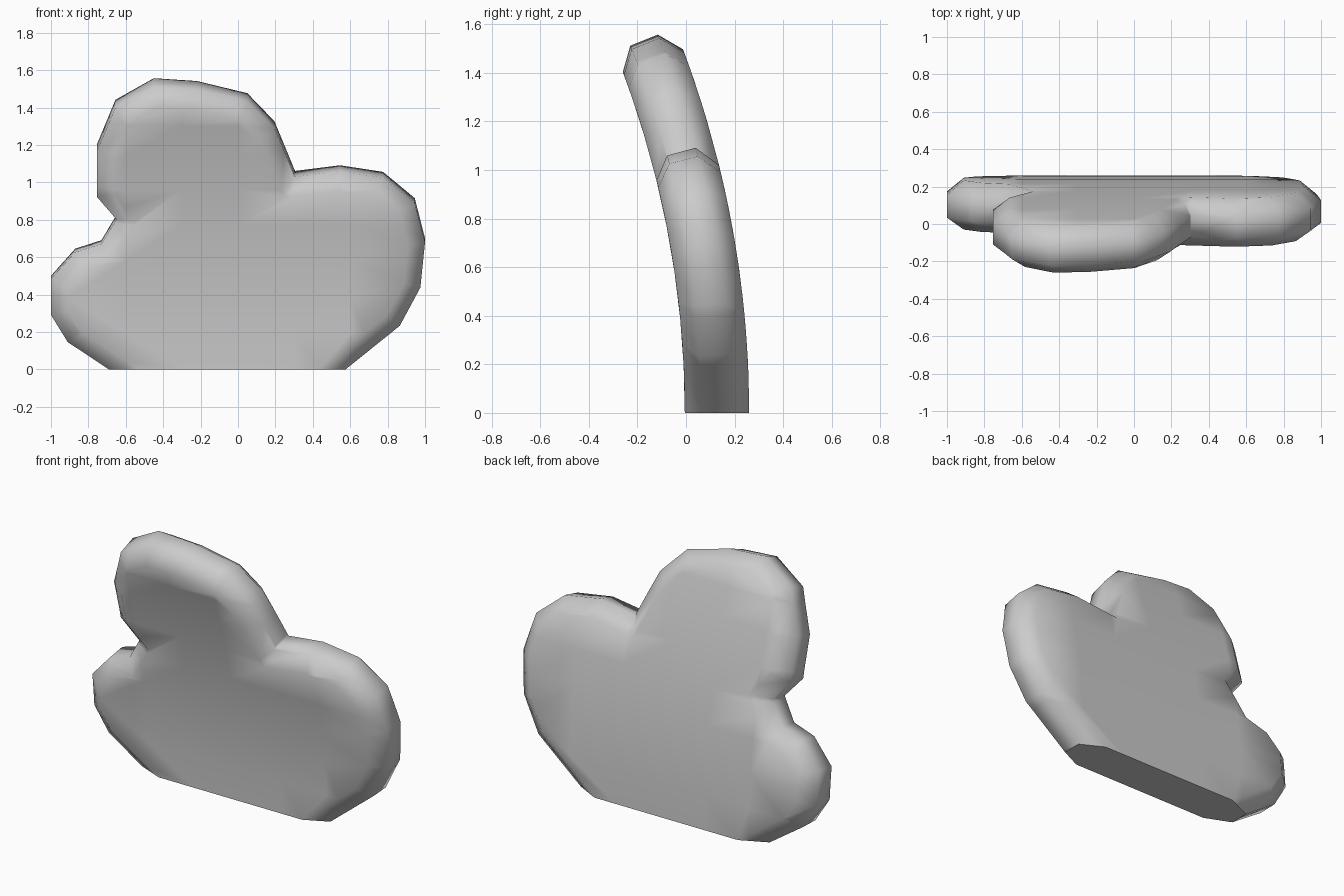
import bpy, bmesh, math
from mathutils import Vector

if "Cube" in bpy.data.objects:
    bpy.data.objects.remove(bpy.data.objects["Cube"])

# Cloud outline seen from the front (x, z), clockwise from the lower left
outline = [(-.69, 0), (-.91, .15), (-1, .30), (-1, .5), (-.87, .645), (-.73, .69),
           (-.65, .825), (-.755, .95), (-.755, 1.2), (-.655, 1.44), (-.45, 1.555),
           (-.22, 1.54), (.05, 1.475), (.195, 1.325), (.305, 1.06), (.545, 1.09),
           (.775, 1.055), (.945, .915), (1, .7), (.975, .45), (.865, .24), (.575, 0)]
CENTRE_Y, R_MID, R_RIM = -3.99, 4.115, 4.17

# Unroll heights, so the slab can be modelled flat and bent afterwards
flat = [Vector((x, R_MID * math.asin(z / R_RIM))) for x, z in outline]


def inset(points, d):
    """Mitred inset that leaves the bottom edge on z = 0."""
    n = len(points)
    result = []
    for i, p in enumerate(points):
        a = (p - points[i - 1]).normalized()
        b = (points[(i + 1) % n] - p).normalized()
        na, nb = Vector((a.y, -a.x)), Vector((b.y, -b.x))
        da = 0 if i == 0 else d
        db = 0 if i == n - 1 else d
        det = na.x * nb.y - na.y * nb.x
        if abs(det) < 1e-4:
            result.append(p + na * d)
        else:
            result.append(p + Vector((da * nb.y - db * na.y, na.x * db - nb.x * da)) / det)
    return result


# Slab with chamfered rim: (radius from bend centre, inset)
bm = bmesh.new()
rings = []
for radius, d in [(3.985, .09), (4.053, 0), (4.175, 0), (4.25, .09)]:
    rings.append([bm.verts.new((p.x, radius, p.y)) for p in inset(flat, d)])
n = len(flat)
for r0, r1 in zip(rings, rings[1:]):
    for i in range(n - 1):
        bm.faces.new((r0[i], r0[i + 1], r1[i + 1], r1[i]))
bm.faces.new(rings[0])
bm.faces.new(rings[-1][::-1])
bm.faces.new([r[0] for r in rings] + [r[-1] for r in reversed(rings)])

# Slices give the broad faces enough rows to follow the bend
cuts = [((0, 0, z), (0, 0, 1)) for z in (.2, .4, .6, .8, 1.0, 1.2, 1.37)]
cuts += [((x, 0, 0), (1, 0, 0)) for x in (-.6, -.3, 0, .3, .6)]
for co, no in cuts:
    bmesh.ops.bisect_plane(bm, geom=bm.verts[:] + bm.edges[:] + bm.faces[:],
                           dist=.003, plane_co=co, plane_no=no)
bmesh.ops.recalc_face_normals(bm, faces=bm.faces[:])

# Bend the slab forward around the x axis
for v in bm.verts:
    angle, radius = v.co.z / R_MID, v.co.y
    v.co.y = CENTRE_Y + radius * math.cos(angle)
    v.co.z = radius * math.sin(angle)

mesh = bpy.data.meshes.new("cloud_panel")
bm.to_mesh(mesh)
bm.free()
cloud = bpy.data.objects.new("cloud_panel", mesh)
bpy.context.collection.objects.link(cloud)
bpy.context.view_layer.objects.active = cloud
cloud.select_set(True)
bpy.ops.object.shade_smooth_by_angle(angle=math.radians(65))
# Keep the cut base crisp
for poly in mesh.polygons:
    if poly.normal.z < -.95:
        poly.use_smooth = False
